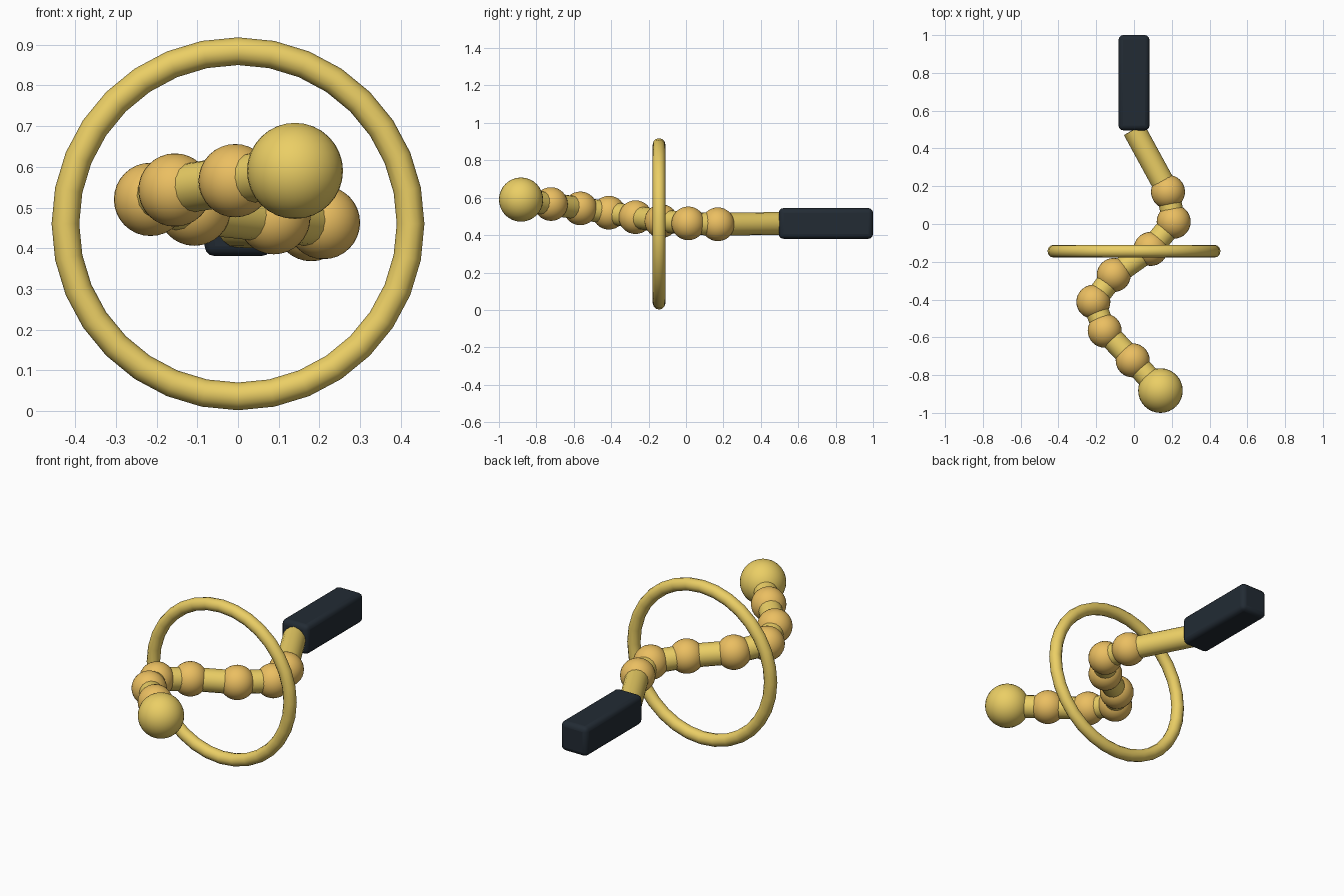
import bpy, math
from mathutils import Vector

if "Cube" in bpy.data.objects:
    bpy.data.objects.remove(bpy.data.objects["Cube"])


def material(name, color):
    m = bpy.data.materials.new(name)
    m.diffuse_color = (*color, 1)
    m.use_nodes = True
    m.node_tree.nodes["Principled BSDF"].inputs["Base Color"].default_value = m.diffuse_color
    return m


GOLD = material("gold", (0.83, 0.62, 0.13))
AMBER = material("amber", (0.83, 0.52, 0.12))
DARK = material("dark", (0.016, 0.024, 0.034))


def finish(name, mat, angle=40):
    ob = bpy.context.object
    ob.name = name
    ob.data.materials.append(mat)
    bpy.ops.object.shade_smooth_by_angle(angle=math.radians(angle))
    return ob


def ball(name, center, radius, mat):
    bpy.ops.mesh.primitive_uv_sphere_add(segments=32, ring_count=16, radius=radius, location=center)
    return finish(name, mat)


def rod(name, a, b, radius, mat):
    a, b = Vector(a), Vector(b)
    bpy.ops.mesh.primitive_cylinder_add(vertices=16, radius=radius, depth=(b - a).length, location=(a + b) / 2)
    ob = finish(name, mat)
    ob.rotation_euler = (b - a).to_track_quat('Z', 'Y').to_euler()
    return ob


# Path of the chain from the handle to the end ball
path = [
    (0.0, 0.50, 0.4625),
    (0.18, 0.17, 0.458),
    (0.21, 0.012, 0.463),
    (0.088, -0.132, 0.475),
    (-0.107, -0.27, 0.496),
    (-0.215, -0.412, 0.52),
    (-0.155, -0.565, 0.543),
    (-0.007, -0.722, 0.566),
    (0.14, -0.882, 0.59),
]

# Links between joints
for i, (a, b) in enumerate(zip(path, path[1:])):
    rod(f"chain_link_{i + 1}", a, b, 0.061, GOLD)

# Joint balls and the larger end ball
for i, p in enumerate(path[1:-1]):
    ball(f"joint_ball_{i + 1}", p, 0.09, AMBER)
ball("end_ball", path[-1], 0.118, GOLD)

# Hoop around the chain
bpy.ops.mesh.primitive_torus_add(major_radius=0.424, minor_radius=0.034, major_segments=32,
                                 minor_segments=12, location=(0, -0.144, 0.46),
                                 rotation=(math.pi / 2, 0, 0))
finish("hoop", GOLD, 60)

# Rounded handle
bpy.ops.mesh.primitive_cube_add(size=1, location=(0, 0.748, 0.4625))
handle = bpy.context.object
handle.scale = (0.164, 0.504, 0.164)
bpy.ops.object.transform_apply(location=False, rotation=False, scale=True)
bevel = handle.modifiers.new("rounding", 'BEVEL')
bevel.width = 0.025
bevel.segments = 3
finish("handle", DARK)
